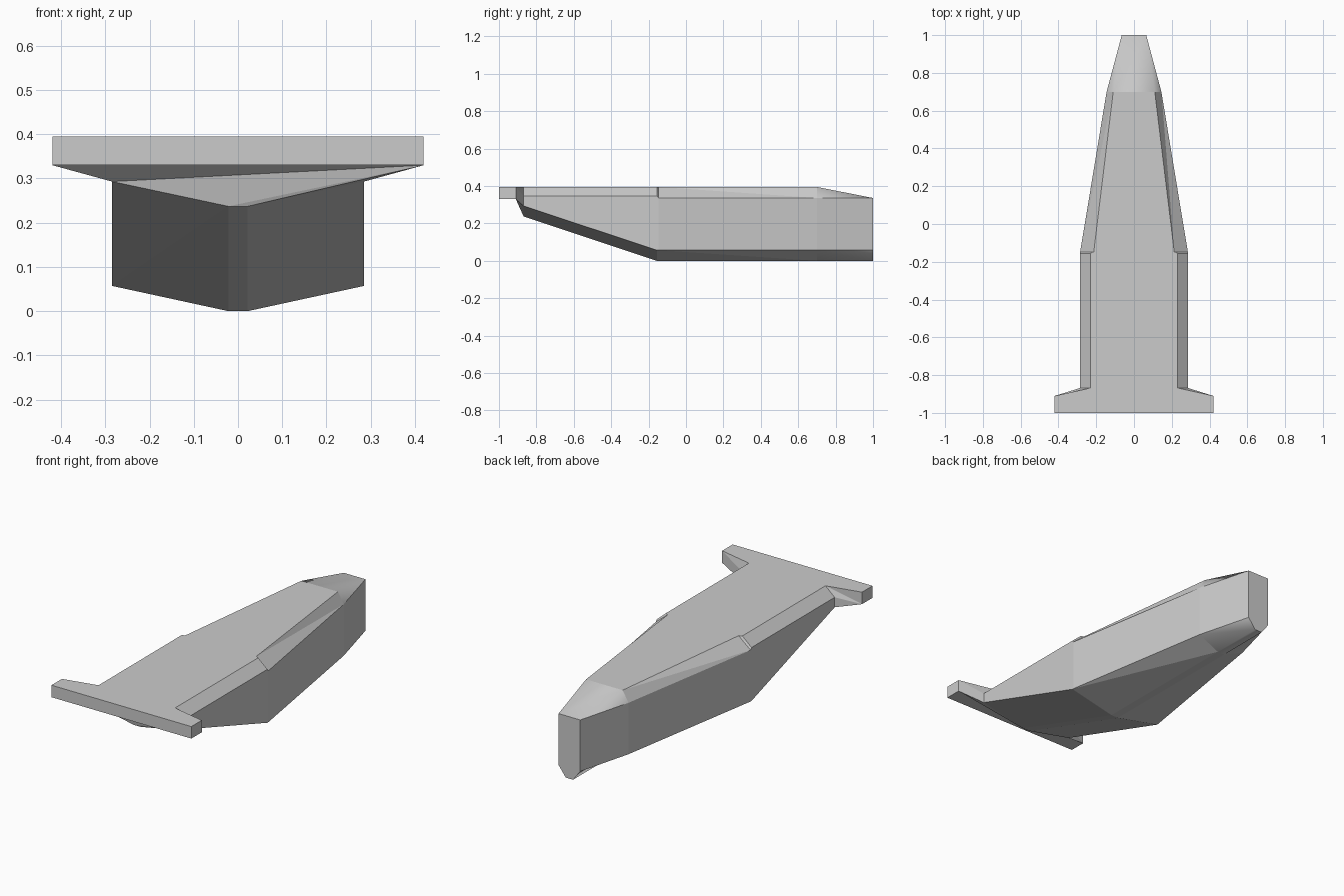
import bpy
import bmesh

cube = bpy.data.objects.get("Cube")
if cube:
    bpy.data.objects.remove(cube, do_unlink=True)

grey = bpy.data.materials.new("plain_grey")
grey.use_nodes = True
colour = (0.6, 0.6, 0.6, 1)
grey.diffuse_color = colour
grey.node_tree.nodes["Principled BSDF"].inputs["Base Color"].default_value = colour

DECK = 0.395
KEEL = 0.022


def hull_section(y, beam, deck_half, keel_z, bilge_z, rail_z, deck_z=DECK):
    """Closed ring: deck edge, rail, bilge and keel, then mirrored back up."""
    half = [(deck_half, deck_z), (beam, rail_z), (beam, bilge_z), (KEEL, keel_z)]
    left = [(-x, y, z) for x, z in half]
    right = [(x, y, z) for x, z in reversed(half)]
    return left + right


def bar_section(y, half=0.42, low=0.33):
    """Rectangular ring whose lower corners take up the hull's extra points."""
    return ([(-half, y, DECK)] + [(-half, y, low)] * 2
            + [(half, y, low)] * 4 + [(half, y, DECK)])


# Crossbar, sloping hull, stepped rail, then tapering bow
sections = [
    bar_section(-1.0),
    bar_section(-0.91),
    hull_section(-0.868, 0.285, 0.23, 0.237, 0.293, 0.347),
    hull_section(-0.155, 0.285, 0.23, 0, 0.057, 0.347),
    hull_section(-0.147, 0.285, 0.213, 0, 0.057, 0.336),
    hull_section(0.70, 0.145, 0.11, 0, 0.057, 0.336),
    hull_section(1.0, 0.065, 0.065, 0, 0.057, 0.336, 0.336),
]

bm = bmesh.new()
known = {}


def vert(co):
    if co not in known:
        known[co] = bm.verts.new(co)
    return known[co]


def add_face(points, smooth=False):
    corners = list(dict.fromkeys(vert(p) for p in points))
    if len(corners) > 2:
        bm.faces.new(corners).smooth = smooth


# Skin between neighbouring sections
for s, (a, b) in enumerate(zip(sections, sections[1:])):
    bow = s == len(sections) - 2
    for i in range(8):
        j = (i + 1) % 8
        # The bow's top and underside are rounded by shading, its sides are flat
        smooth = bow and i not in (1, 5)
        add_face((a[i], a[j], b[i]), smooth)
        add_face((a[j], b[j], b[i]), smooth)

# End faces
add_face(sections[0])
add_face(sections[-1])
bmesh.ops.recalc_face_normals(bm, faces=bm.faces)

# Keep the bow's underside apart from its top
for edge in bm.edges:
    if any(not f.smooth for f in edge.link_faces):
        edge.smooth = False

mesh = bpy.data.meshes.new("hull")
bm.to_mesh(mesh)
bm.free()
mesh.materials.append(grey)
hull = bpy.data.objects.new("hull_with_crossbar", mesh)
bpy.context.collection.objects.link(hull)
